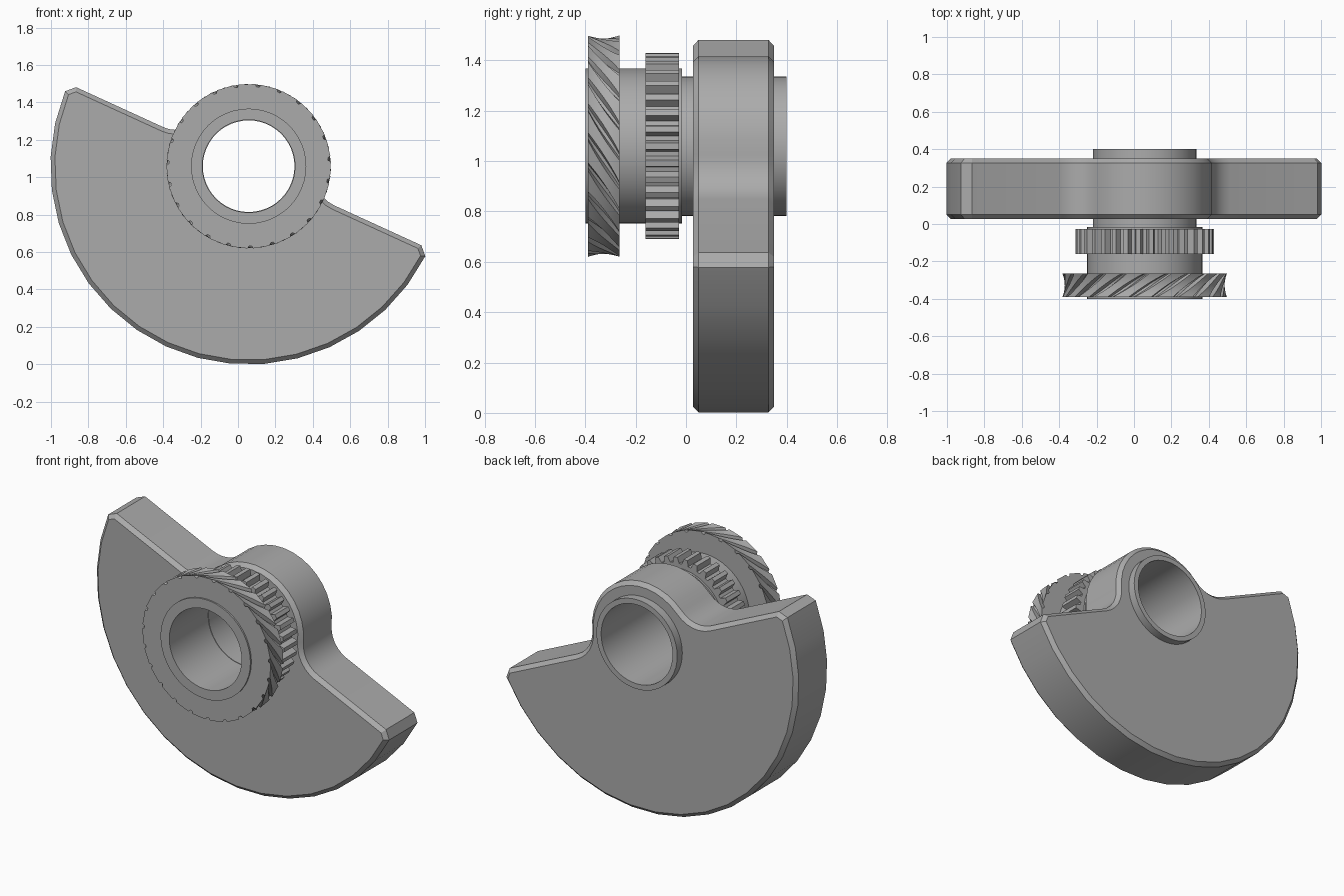
import bpy, bmesh, math
from math import sin, cos, radians, pi

if "Cube" in bpy.data.objects:
    bpy.data.objects.remove(bpy.data.objects["Cube"])

CX, CZ = 0.057, 1.059          # shaft axis, running along y

steel = bpy.data.materials.new("dark_grey")
steel.diffuse_color = (0.41, 0.41, 0.41, 1)
steel.use_nodes = True
steel.node_tree.nodes["Principled BSDF"].inputs["Base Color"].default_value = steel.diffuse_color


def smooth(ob):
    bpy.ops.object.select_all(action='DESELECT')
    ob.select_set(True)
    bpy.context.view_layer.objects.active = ob
    bpy.ops.object.shade_smooth_by_angle(angle=radians(30))


def loft(name, rings, closed=True):
    """Skin rings of (radius, angle) around the shaft axis; rings = [(y, points)]."""
    bm = bmesh.new()
    loops = [[bm.verts.new((CX + r * cos(a), y, CZ + r * sin(a))) for r, a in pts]
             for y, pts in rings]
    n = len(loops[0])
    for i in range(len(loops) if closed else len(loops) - 1):
        p, q = loops[i], loops[(i + 1) % len(loops)]
        for j in range(n):
            k = (j + 1) % n
            bm.faces.new((p[j], p[k], q[k], q[j]))
    if not closed:
        bm.faces.new(loops[0])
        bm.faces.new(loops[-1])
    bmesh.ops.recalc_face_normals(bm, faces=bm.faces[:])
    me = bpy.data.meshes.new(name)
    bm.to_mesh(me)
    bm.free()
    me.materials.append(steel)
    ob = bpy.data.objects.new(name, me)
    bpy.context.collection.objects.link(ob)
    smooth(ob)
    return ob


def circle(r, n=48):
    return [(r, 2 * pi * i / n) for i in range(n)]


def tube(name, y0, y1, inner, outer):
    return loft(name, [(y0, circle(inner)), (y0, circle(outer)),
                       (y1, circle(outer)), (y1, circle(inner))])


def teeth(count, tip, depth, gap, twist=0.0):
    """Toothed ring: flat tips with trapezoid gaps; gap = half-width share of the pitch."""
    pts = []
    for i in range(count):
        for f, r in ((0.5 - gap, tip), (0.5 - gap * 0.45, tip - depth),
                     (0.5 + gap * 0.45, tip - depth), (0.5 + gap, tip)):
            pts.append((r, (i + f) * 2 * pi / count + twist))
    return pts


def gear(name, rows, inner=0.285):
    hole = lambda row: [(inner, a) for r, a in row[1]]
    return loft(name, [(rows[0][0], hole(rows[0]))] + rows + [(rows[-1][0], hole(rows[-1]))])


# Sleeve and shaft boss
tube("gear_sleeve", -0.40, -0.015, 0.248, 0.308)
tube("shaft_boss", -0.02, 0.40, 0.245, 0.277)

# Straight-toothed gear
spur = teeth(34, 0.37, 0.035, 0.32)
gear("spur_gear", [(-0.16, spur), (-0.028, spur)])

# Throated helical gear: grooves are deepest halfway across
rows = []
for i in range(9):
    t = i / 4 - 1
    b = 1 - t * t
    rows.append((-0.3275 + 0.0625 * t,
                 teeth(23, 0.44 - 0.012 * b, 0.014 + 0.014 * b, 0.13 + 0.09 * b,
                       -radians(13) * t)))
gear("helical_gear", rows)

# Counterweight outline: half disc, fillets and hub (local u, v)
R, HUB, FIL = 1.06, 0.358, 0.175
UC = math.sqrt((HUB + FIL) ** 2 - FIL ** 2)
tangent = math.degrees(math.atan2(FIL, UC))
half = [(1.015, 0)]
for i in range(7):
    a = radians(270 - (90 - tangent) * i / 6)
    half.append((UC + FIL * cos(a), FIL + FIL * sin(a)))
hub = [(HUB * cos(a), HUB * sin(a)) for a in
       (radians(tangent + (180 - 2 * tangent) * i / 14) for i in range(1, 14))]
rim = [(R * cos(a), R * sin(a)) for a in
       (radians(182.4 + 175.2 * i / 18) for i in range(19))]
outline = half + hub + [(-u, v) for u, v in reversed(half)] + rim
polar = [(math.hypot(u, v), math.atan2(v, u) - radians(24.6)) for u, v in outline]
weight = loft("counterweight", [(0.027, polar), (0.35, polar)], closed=False)

# Chamfer both faces, then cut the shaft bore
bev = weight.modifiers.new("chamfer", 'BEVEL')
bev.width, bev.segments = 0.023, 1
bev.limit_method, bev.angle_limit = 'ANGLE', radians(60)
cutter = loft("bore_cutter", [(-0.2, circle(0.262)), (0.6, circle(0.262))], closed=False)
cutter.hide_render = True
cut = weight.modifiers.new("bore", 'BOOLEAN')
cut.object, cut.operation, cut.solver = cutter, 'DIFFERENCE', 'EXACT'
bpy.context.view_layer.objects.active = weight
for m in ("chamfer", "bore"):
    bpy.ops.object.modifier_apply(modifier=m)
bpy.data.objects.remove(cutter)
smooth(weight)
